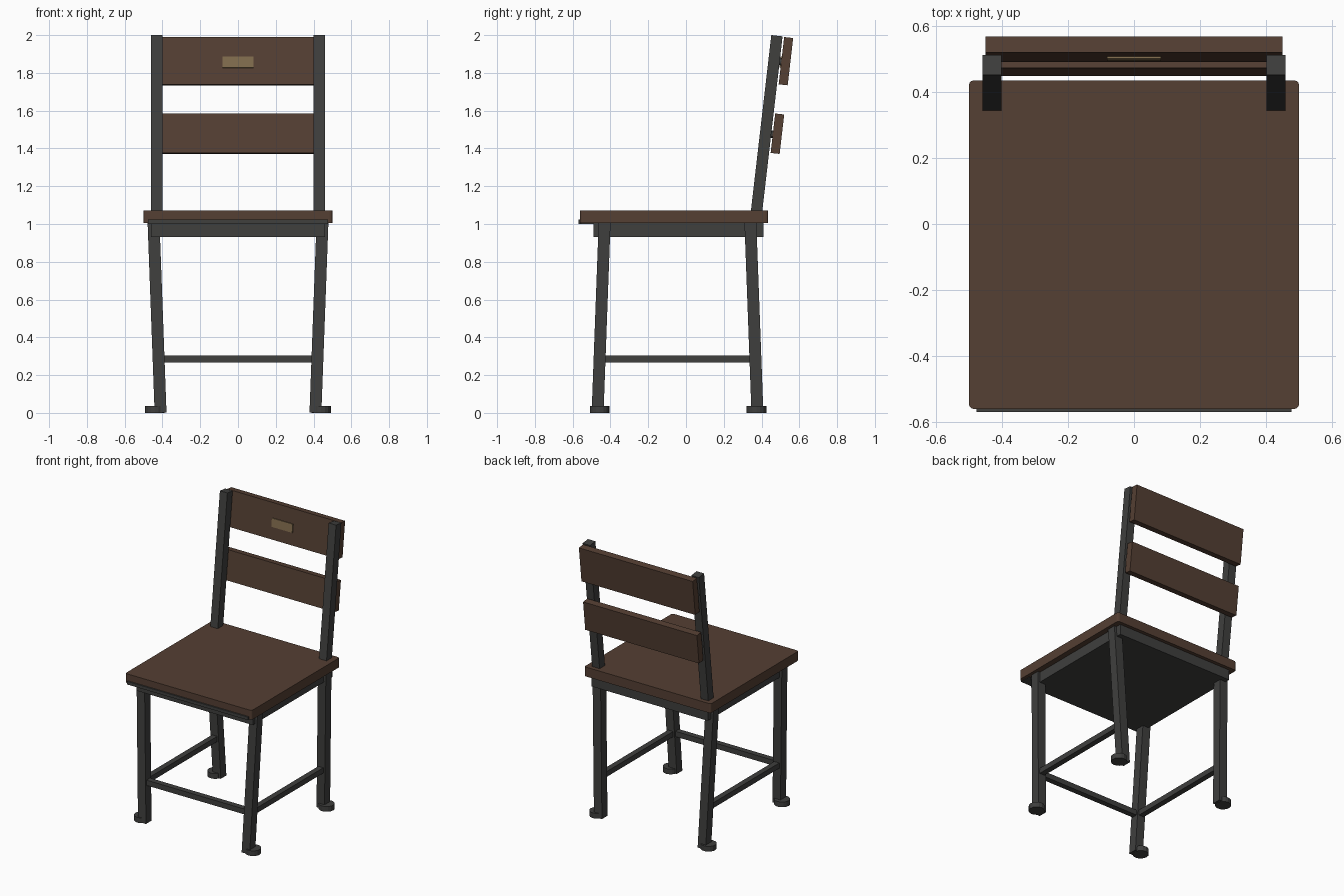
import bpy, bmesh, math
from mathutils import Matrix, Vector

if "Cube" in bpy.data.objects:
    bpy.data.objects.remove(bpy.data.objects["Cube"])


def material(name, rgb):
    m = bpy.data.materials.new(name)
    m.diffuse_color = (*rgb, 1)
    m.use_nodes = True
    m.node_tree.nodes["Principled BSDF"].inputs["Base Color"].default_value = m.diffuse_color
    return m


WOOD = material("dark_wood", (0.09, 0.05, 0.033))
METAL = material("dark_metal", (0.05, 0.05, 0.048))
BRASS = material("tan_plate", (0.22, 0.15, 0.075))
TILT = math.atan2(0.115, 0.99)   # backward lean of the backrest


def finish(bm, name, mat):
    bmesh.ops.recalc_face_normals(bm, faces=bm.faces)
    me = bpy.data.meshes.new(name)
    bm.to_mesh(me)
    bm.free()
    me.materials.append(mat)
    ob = bpy.data.objects.new(name, me)
    bpy.context.collection.objects.link(ob)
    return ob


def box(name, centre, size, mat, tilt=0.0, corner=0.0):
    bm = bmesh.new()
    bmesh.ops.create_cube(bm, size=1)
    bmesh.ops.scale(bm, vec=size, verts=bm.verts)
    if corner:
        upright = [e for e in bm.edges
                   if abs(e.verts[0].co.z - e.verts[1].co.z) > 1e-4]
        bmesh.ops.bevel(bm, geom=upright, offset=corner, segments=3,
                        profile=0.5, affect='EDGES')
    bm.transform(Matrix.Translation(centre) @ Matrix.Rotation(-tilt, 4, 'X'))
    return finish(bm, name, mat)


def leaning_bar(name, low, high, width):
    # square bar with level ends, sheared between two points
    bm = bmesh.new()
    bmesh.ops.create_cube(bm, size=1)
    for v in bm.verts:
        end = Vector(high if v.co.z > 0 else low)
        v.co = end + Vector((v.co.x * width, v.co.y * width, 0))
    return finish(bm, name, METAL)


def cylinder(name, centre, radius, depth, sides, tilt=0.0):
    bm = bmesh.new()
    bmesh.ops.create_cone(bm, cap_ends=True, segments=sides,
                          radius1=radius, radius2=radius, depth=depth)
    bm.transform(Matrix.Translation(centre) @ Matrix.Rotation(tilt, 4, 'X'))
    return finish(bm, name, METAL)


# seat board, its front lip and the metal base under it
box("seat", (0, -0.0625, 1.0375), (1.0, 0.995, 0.067), WOOD, corner=0.015)
box("seat_front_lip", (0, -0.53, 1.012), (0.955, 0.08, 0.022), METAL)
box("seat_base", (0, -0.04, 0.968), (0.92, 0.90, 0.074), METAL)

# parts repeated on both sides
for side, s in (("left", -1), ("right", 1)):
    leaning_bar("front_leg_" + side, (s * 0.41, -0.468, 0.003),
                (s * 0.447, -0.431, 1.004), 0.063)
    leaning_bar("back_leg_" + side, (s * 0.41, 0.378, 0.003),
                (s * 0.447, 0.341, 1.004), 0.063)
    cylinder("front_foot_" + side, (s * 0.44, -0.457, 0.0185), 0.052, 0.037, 16)
    cylinder("back_foot_" + side, (s * 0.44, 0.373, 0.0185), 0.052, 0.037, 16)
    box("side_stretcher_" + side, (s * 0.42, -0.045, 0.286),
        (0.04, 0.80, 0.038), METAL)
    # backrest post and the spacers that carry the slats
    box("back_post_" + side, (s * 0.43, 0.4255, 1.515),
        (0.059, 0.06, 0.97), METAL, TILT)
    for label, y, z in (("upper", 0.503, 1.86), ("lower", 0.458, 1.475)):
        cylinder(label + "_spacer_" + side, (s * 0.43, y, z), 0.02, 0.04, 12,
                 math.pi / 2 - TILT)

box("front_stretcher", (0, -0.457, 0.286), (0.80, 0.04, 0.038), METAL)

# backrest slats and the small blank plate
box("upper_slat", (0, 0.529, 1.862), (0.90, 0.048, 0.252), WOOD, TILT)
box("lower_slat", (0, 0.484, 1.478), (0.90, 0.048, 0.210), WOOD, TILT)
box("small_plate", (0, 0.503, 1.857), (0.165, 0.012, 0.06), BRASS, TILT)
